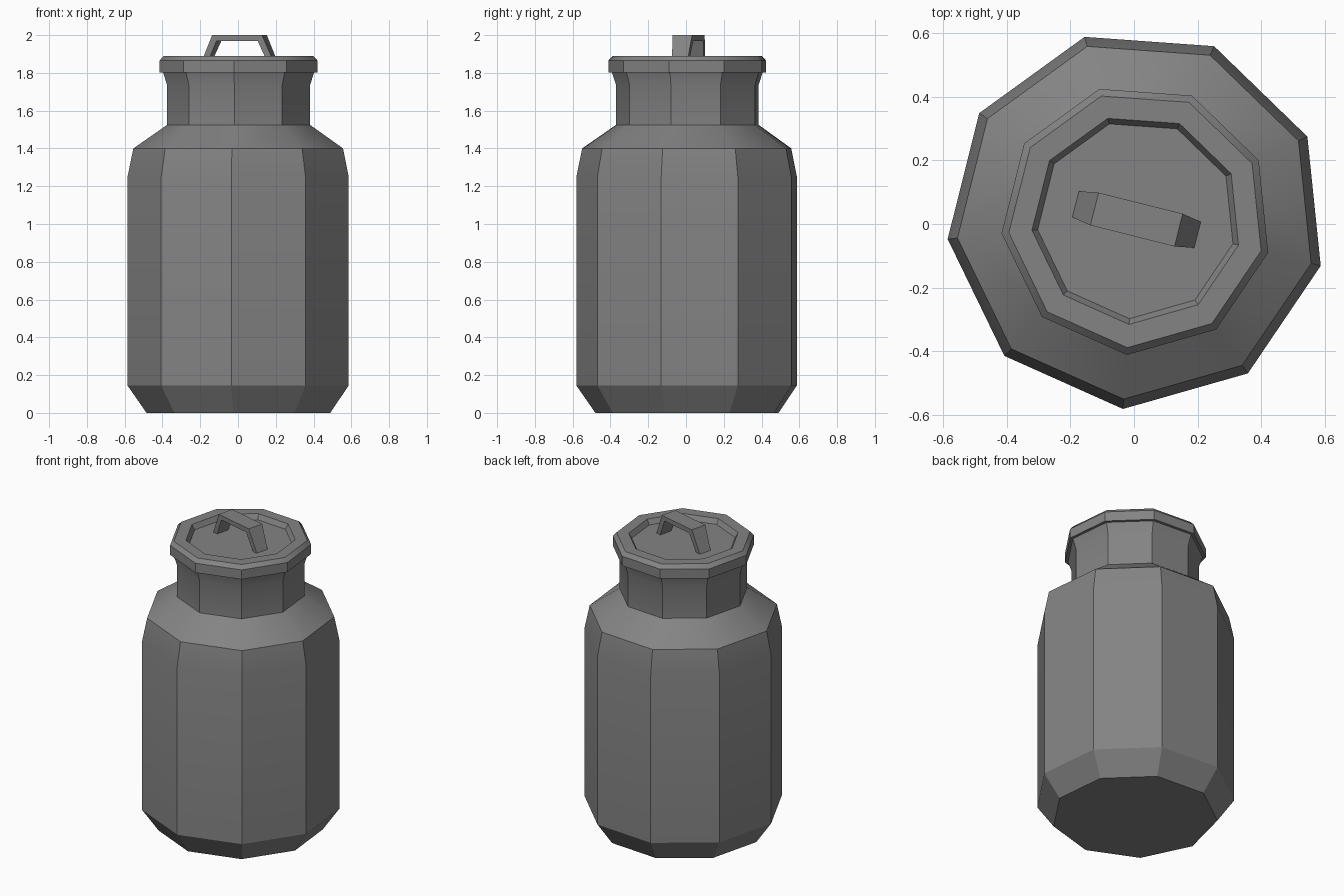
import bpy
import bmesh
import math
from mathutils import Matrix

SIDES = 9
TURN = math.radians(-14.1)
CENTRE = (0.008, 0.014, 0)
PLACE = Matrix.Translation(CENTRE) @ Matrix.Rotation(TURN, 4, 'Z')

default = bpy.data.objects.get("Cube")
if default:
    bpy.data.objects.remove(default)

grey = bpy.data.materials.new("dull grey metal")
grey.use_nodes = True
grey.diffuse_color = (0.23, 0.23, 0.23, 1)
grey.node_tree.nodes["Principled BSDF"].inputs["Base Color"].default_value = (0.23, 0.23, 0.23, 1)


def finish(name, bm):
    """Turn the bmesh into a placed object with the metal material."""
    bmesh.ops.recalc_face_normals(bm, faces=bm.faces)
    bm.transform(PLACE)
    mesh = bpy.data.meshes.new(name)
    bm.to_mesh(mesh)
    bm.free()
    mesh.materials.append(grey)
    obj = bpy.data.objects.new(name, mesh)
    bpy.context.collection.objects.link(obj)
    bpy.ops.object.select_all(action='DESELECT')
    obj.select_set(True)
    bpy.context.view_layer.objects.active = obj
    bpy.ops.object.shade_smooth_by_angle(angle=math.radians(30))
    return obj


def turned(name, profile):
    """Nine-sided closed solid from a list of (radius, height)."""
    bm = bmesh.new()
    rings = []
    for r, z in profile:
        angles = [math.tau * i / SIDES for i in range(SIDES)]
        rings.append([bm.verts.new((r * math.cos(a), r * math.sin(a), z)) for a in angles])
    for low, high in zip(rings, rings[1:]):
        for i in range(SIDES):
            j = (i + 1) % SIDES
            bm.faces.new((low[i], low[j], high[j], high[i]))
    bm.faces.new(rings[0])
    bm.faces.new(rings[-1])
    return finish(name, bm)


# Can body with chamfered foot, shoulder and flared neck
turned("can_body", [(0.495, 0), (0.596, 0.145), (0.596, 1.25), (0.565, 1.4),
                    (0.385, 1.525), (0.385, 1.735), (0.408, 1.805)])

# Lid with bevelled rim and shallow recess
turned("lid", [(0.426, 1.803), (0.426, 1.865), (0.403, 1.89),
               (0.33, 1.89), (0.312, 1.858)])

# Bent strap handle, slightly wider along the top
outer = [(-0.198, 1.856), (-0.136, 2.0), (0.136, 2.0), (0.198, 1.856)]
inner = [(-0.163, 1.856), (-0.112, 1.97), (0.112, 1.97), (0.163, 1.856)]
bm = bmesh.new()


def strap_side(points, side):
    return [bm.verts.new((x, side * (0.053 if z > 1.9 else 0.042), z)) for x, z in points]


sections = list(zip(strap_side(outer, -1), strap_side(outer, 1),
                    strap_side(inner, 1), strap_side(inner, -1)))
for a, b in zip(sections, sections[1:]):
    for i in range(4):
        j = (i + 1) % 4
        bm.faces.new((a[i], a[j], b[j], b[i]))
bm.faces.new(sections[0])
bm.faces.new(sections[-1])
finish("lid_handle", bm)
